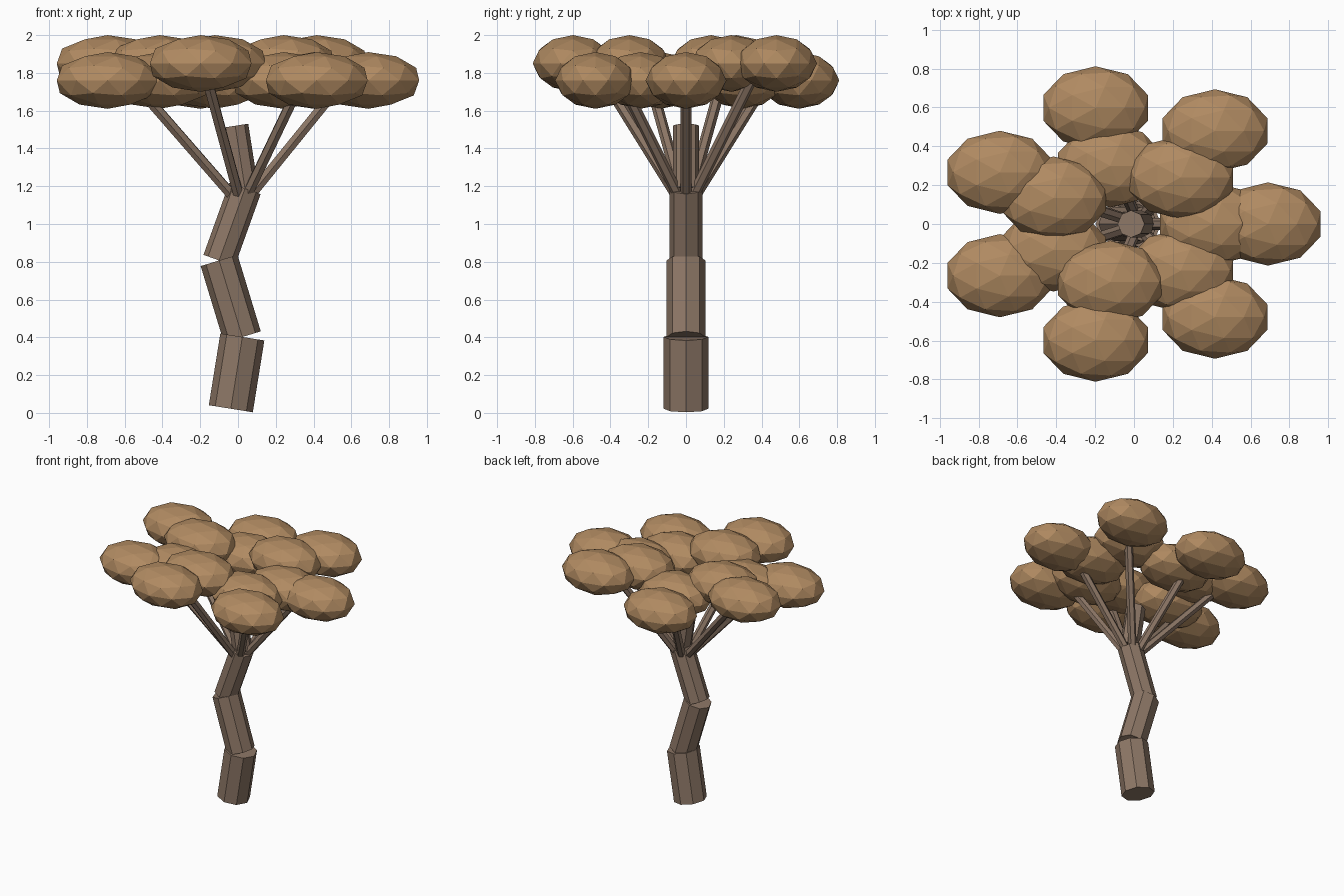
import bpy, math
from mathutils import Vector

if "Cube" in bpy.data.objects:
    bpy.data.objects.remove(bpy.data.objects["Cube"])


def material(name, rgb):
    m = bpy.data.materials.new(name)
    m.diffuse_color = (*rgb, 1)
    m.use_nodes = True
    m.node_tree.nodes["Principled BSDF"].inputs["Base Color"].default_value = m.diffuse_color
    return m


BARK = material("bark brown", (0.266, 0.184, 0.133))
LEAF = material("leaf tan", (0.434, 0.254, 0.120))


def rod(name, a, b, radius, sides):
    """Faceted cylinder from point a to point b."""
    a, b = Vector(a), Vector(b)
    d = b - a
    bpy.ops.mesh.primitive_cylinder_add(vertices=sides, radius=radius,
                                        depth=d.length, location=(a + b) / 2)
    o = bpy.context.object
    o.name = name
    o.rotation_mode = 'QUATERNION'
    o.rotation_quaternion = Vector((0, 0, 1)).rotation_difference(d)
    o.data.materials.append(BARK)


def leaf_clump(name, loc):
    """Flattened low-poly ball."""
    bpy.ops.mesh.primitive_ico_sphere_add(subdivisions=2, radius=1, location=loc)
    o = bpy.context.object
    o.name = name
    o.scale = (0.283, 0.214, 0.15)
    o.data.materials.append(LEAF)


# Zigzag trunk: joints (x, z) and the radius of each segment
joints = [(-0.038, 0.022), (0.023, 0.402), (-0.10, 0.807), (0.037, 1.188), (-0.015, 1.52)]
radii = [0.118, 0.102, 0.088, 0.070]
for i, r in enumerate(radii):
    (x0, z0), (x1, z1) = joints[i], joints[i + 1]
    rod(f"trunk_segment_{i + 1}", (x0, 0, z0), (x1, 0, z1), r, 8)

# Seven branches, each carrying an inner and an outer leaf clump
for i in range(7):
    t = math.tau * i / 7
    c, s = math.cos(t), math.sin(t)
    z = 1.85 if i % 2 else 1.76
    rod(f"branch_{i + 1}", (0.015 + 0.05 * c, 0.05 * s, 1.15),
        (-0.03 + 0.59 * c, 0.44 * s, 1.76), 0.03, 6)
    leaf_clump(f"inner_leaves_{i + 1}", (-0.027 + 0.43 * c, 0.307 * s, z))
    leaf_clump(f"outer_leaves_{i + 1}", (-0.036 + 0.726 * c, 0.613 * s, z))
